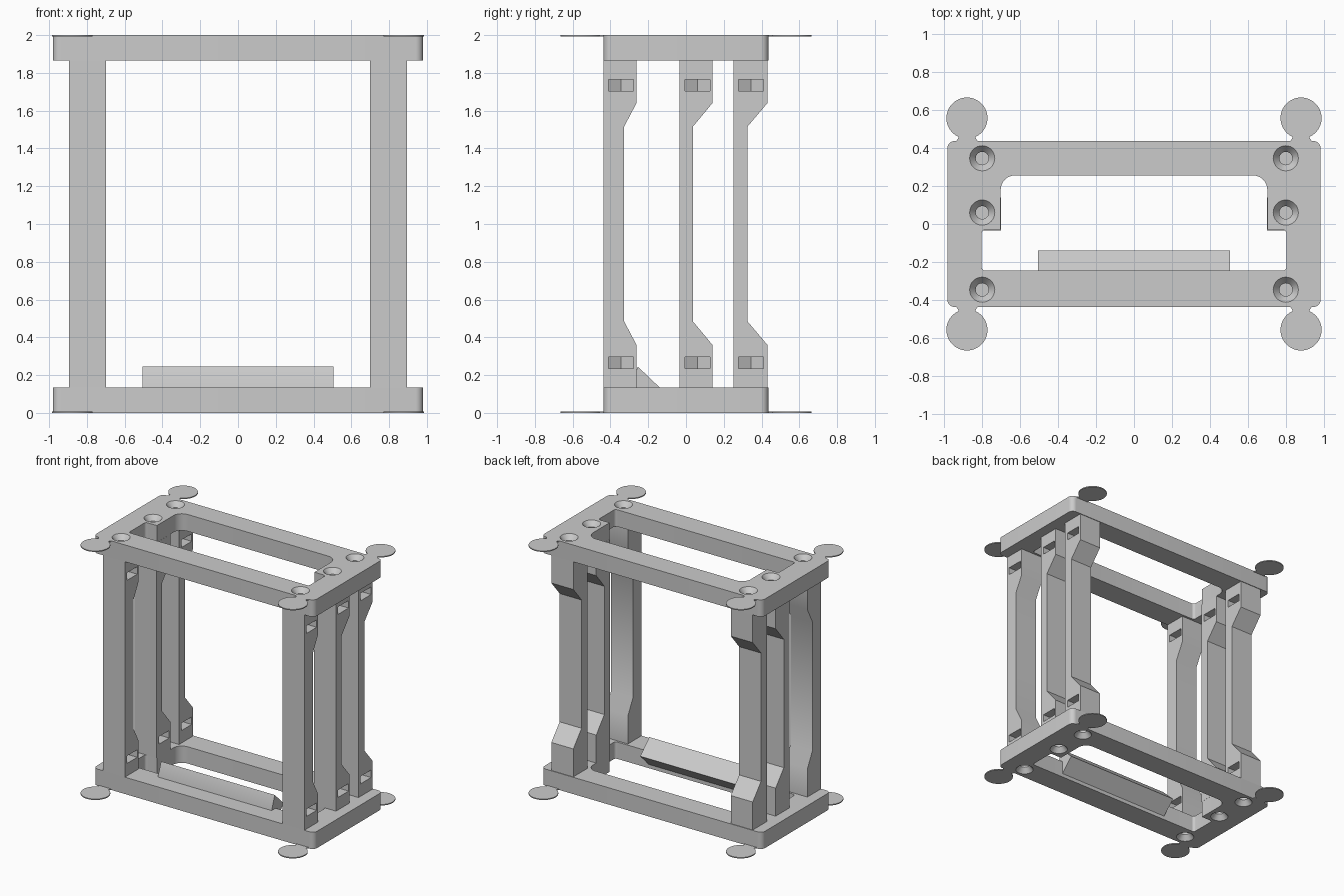
import bpy, bmesh
from math import cos, sin, pi, radians, asin
from mathutils import Vector

cube = bpy.data.objects.get("Cube")
if cube:
    bpy.data.objects.remove(cube, do_unlink=True)

grey = bpy.data.materials.new("plain grey")
grey.use_nodes = True
GREY = (0.6, 0.6, 0.6, 1)
grey.diffuse_color = GREY
grey.node_tree.nodes["Principled BSDF"].inputs["Base Color"].default_value = GREY

SIDES = (-1, 1)
PLATE = 0.135          # plate thickness
EDGE = 0.436           # plate half depth
POST_X = 0.797         # post and screw centre
SCREW_Y = (-0.345, 0.06, 0.345)


def loft(bm, rings):
    """Closed solid through a stack of matching rings."""
    vs = [[bm.verts.new(p) for p in r] for r in rings]
    n = len(vs[0])
    for a, b in zip(vs, vs[1:]):
        for i in range(n):
            j = (i + 1) % n
            bm.faces.new((a[i], a[j], b[j], b[i]))
    bm.faces.new(vs[0][::-1])
    bm.faces.new(vs[-1])


def make(name, solids):
    bm = bmesh.new()
    for rings in solids:
        loft(bm, rings)
    bmesh.ops.recalc_face_normals(bm, faces=bm.faces)
    mesh = bpy.data.meshes.new(name)
    bm.to_mesh(mesh)
    bm.free()
    mesh.materials.append(grey)
    ob = bpy.data.objects.new(name, mesh)
    bpy.context.collection.objects.link(ob)
    return ob


def along_z(pts, lo, hi):
    return [[(x, y, z) for x, y in pts] for z in (lo, hi)]


def along_x(pts, lo, hi):
    return [[(x, y, z) for y, z in pts] for x in (lo, hi)]


def rounded(corners, steps=8):
    """Outline with an arc of radius r at each (x, y, r) corner."""
    out = []
    for i, (x, y, r) in enumerate(corners):
        p = Vector((x, y))
        a = (Vector(corners[i - 1][:2]) - p).normalized()
        b = (Vector(corners[(i + 1) % len(corners)][:2]) - p).normalized()
        if r == 0:
            out.append(p)
            continue
        for k in range(steps + 1):
            t = pi / 2 * k / steps
            out.append(p + r * (a + b - b * cos(t) - a * sin(t)))
    return out


def circle(cx, cy, r, z, n=32):
    return [(cx + r * cos(2 * pi * i / n), cy + r * sin(2 * pi * i / n), z)
            for i in range(n)]


def finish(ob, cutters=()):
    """Apply the cuts and shade round parts smooth."""
    for c in cutters:
        m = ob.modifiers.new("cut", 'BOOLEAN')
        m.object, m.operation, m.solver = c, 'DIFFERENCE', 'EXACT'
    bpy.ops.object.select_all(action='DESELECT')
    bpy.context.view_layer.objects.active = ob
    ob.select_set(True)
    for m in list(ob.modifiers):
        bpy.ops.object.modifier_apply(modifier=m.name)
    bpy.ops.object.shade_smooth_by_angle(angle=radians(30))


# Cutters: countersunk screw holes, nut pockets and the plate opening
holes, pockets = [], []
for sx in SIDES:
    for y in SCREW_Y:
        for base, up in ((0, 1), (2, -1)):
            holes.append([circle(sx * POST_X, y, r, base + up * z)
                          for r, z in ((0.074, -0.01), (0.034, 0.04), (0.034, 0.27))])
            cx, w, mid = sx * POST_X, 0.066, base + up * 0.265
            hexagon = [(cx + 0.15, -w), (cx + 0.15, w), (cx - w * 0.577, w),
                       (cx - w * 1.155, 0), (cx - w * 0.577, -w)]
            pockets.append(along_z([(px, y + py) for px, py in hexagon],
                                   mid - 0.03, mid + 0.03))
hole_cutter = make("hole_cutter", holes)
pocket_cutter = make("pocket_cutter", pockets)
half = [(0.80, -0.245, 0.02), (0.80, -0.03, 0.02), (0.70, -0.03, 0), (0.70, 0.255, 0.075)]
opening = half + [(-x, y, r) for x, y, r in reversed(half)]
opening_cutter = make("opening_cutter", [along_z(rounded(opening), -1, 3)])
helpers = (hole_cutter, pocket_cutter, opening_cutter)
for h in helpers:
    h.hide_render = True

# Bottom and top plates
outline = rounded([(-0.98, -EDGE, 0.04), (0.98, -EDGE, 0.04),
                   (0.98, EDGE, 0.04), (-0.98, EDGE, 0.04)])
for name, lo in (("bottom_plate", 0), ("top_plate", 2 - PLATE)):
    plate = make(name, [along_z(outline, lo, lo + PLATE)])
    finish(plate, (opening_cutter, hole_cutter))

# Posts: flat front, thick ends, thin middle
for name, front, thin, back in (("front_post", -EDGE, -0.328, -0.262),
                                ("middle_post", -0.034, 0.036, 0.14),
                                ("back_post", 0.251, 0.325, 0.431)):
    lower = [(front, PLATE), (back, PLATE), (back, 0.36), (thin, 0.485)]
    profile = lower + [(y, 2 - z) for y, z in reversed(lower)]
    for sx, side in ((1, "left"), (-1, "right")):
        post = make(side + "_" + name,
                    [along_x(profile, sx * POST_X - 0.0975, sx * POST_X + 0.0975)])
        finish(post, (hole_cutter, pocket_cutter))

# Thin round corner pads, each joined to its plate by a short neck
R, NECK, PAD_Y = 0.108, 0.043, 0.556
gap = asin(NECK / R)
start, sweep = -pi / 2 + gap, 2 * (pi - gap)
pad = [(R * cos(start + sweep * i / 40), PAD_Y + R * sin(start + sweep * i / 40))
       for i in range(41)]
pad += [(-NECK - 0.012, EDGE), (NECK + 0.012, EDGE)]
for level, lo in (("bottom", 0), ("top", 1.992)):
    for sx, side in ((1, "left"), (-1, "right")):
        for sy, end in ((-1, "front"), (1, "back")):
            pts = [(sx * 0.877 + x, sy * y) for x, y in pad]
            finish(make(f"{level}_{end}_{side}_pad", [along_z(pts, lo, lo + 0.008)]))

# Wedge-shaped support lip on the inside of the bottom plate
lip = [(-0.295, PLATE), (-0.255, 0.245), (-0.14, PLATE), (-0.245, 0.03), (-0.295, 0.03)]
finish(make("support_lip", [along_x(lip, -0.505, 0.505)]))

for h in helpers:
    bpy.data.objects.remove(h, do_unlink=True)
